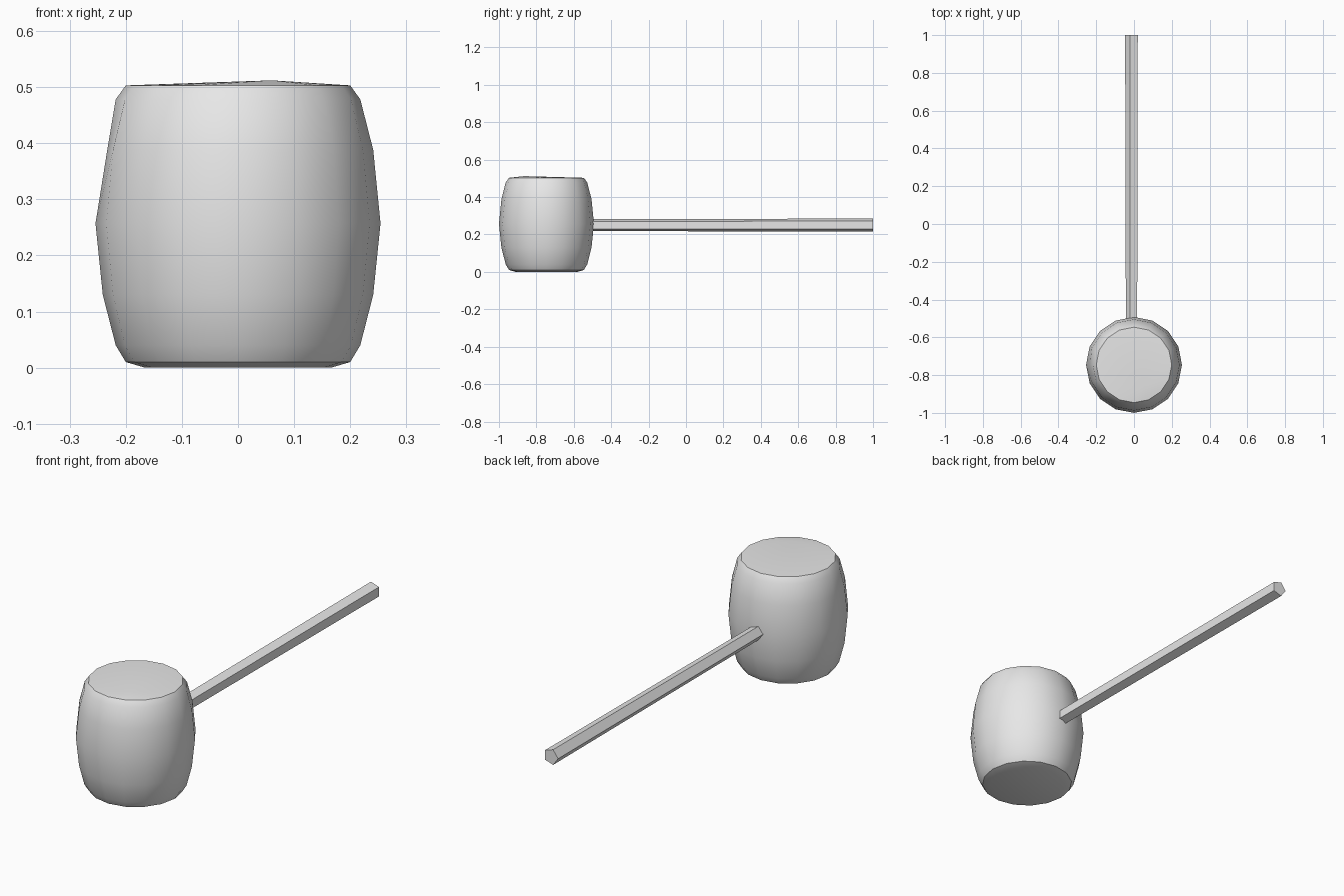
import bpy, bmesh
from math import cos, sin, pi, radians

cube = bpy.data.objects.get("Cube")
if cube:
    bpy.data.objects.remove(cube, do_unlink=True)

grey = bpy.data.materials.new("plain_grey")
grey.use_nodes = True
colour = (0.8, 0.8, 0.8, 1)
grey.diffuse_color = colour
grey.node_tree.nodes["Principled BSDF"].inputs["Base Color"].default_value = colour


def finish(name, bm, smooth):
    bmesh.ops.recalc_face_normals(bm, faces=bm.faces)
    mesh = bpy.data.meshes.new(name)
    bm.to_mesh(mesh)
    bm.free()
    mesh.materials.append(grey)
    obj = bpy.data.objects.new(name, mesh)
    bpy.context.collection.objects.link(obj)
    if smooth:
        bpy.ops.object.select_all(action='DESELECT')
        obj.select_set(True)
        bpy.context.view_layer.objects.active = obj
        bpy.ops.object.shade_smooth_by_angle(angle=radians(35))
    return obj


def bridge(bm, rings):
    """Join consecutive rings of vertices with quads."""
    count = len(rings[0])
    for low, high in zip(rings, rings[1:]):
        for i in range(count):
            j = (i + 1) % count
            bm.faces.new((low[i], low[j], high[j], high[i]))


# Barrel-shaped head: a 16-sided lathe of (radius, height)
SIDES, HEAD_Y = 16, -0.746
profile = [(0.166, 0.0), (0.2, 0.01), (0.218, 0.04), (0.241, 0.13),
           (0.254, 0.257), (0.241, 0.388), (0.218, 0.478), (0.2, 0.503)]
bm = bmesh.new()
rings = [[bm.verts.new((r * cos(2 * pi * i / SIDES),
                        HEAD_Y + r * sin(2 * pi * i / SIDES), z))
          for i in range(SIDES)] for r, z in profile]
rings[5][SIDES // 2].co.x = -0.233      # slightly flattened spot on the right side
bridge(bm, rings)
bm.faces.new(rings[0])

# Slightly domed, off-centre striking face
peak = bm.verts.new((0.06, HEAD_Y - 0.12, 0.512))
rim = rings[-1]
for i in range(SIDES):
    bm.faces.new((rim[i], rim[(i + 1) % SIDES], peak))
finish("mallet_head", bm, True)

# Five-sided handle, slightly thicker at its free end
bm = bmesh.new()
rings = [[bm.verts.new((-0.01 + r * cos(a), y, 0.25 + r * sin(a)))
          for a in (radians(36 + 72 * k) for k in range(5))]
         for y, r in ((-0.55, 0.033), (1.0, 0.037))]
bridge(bm, rings)
for ring in rings:
    bm.faces.new(ring)
finish("handle", bm, False)
